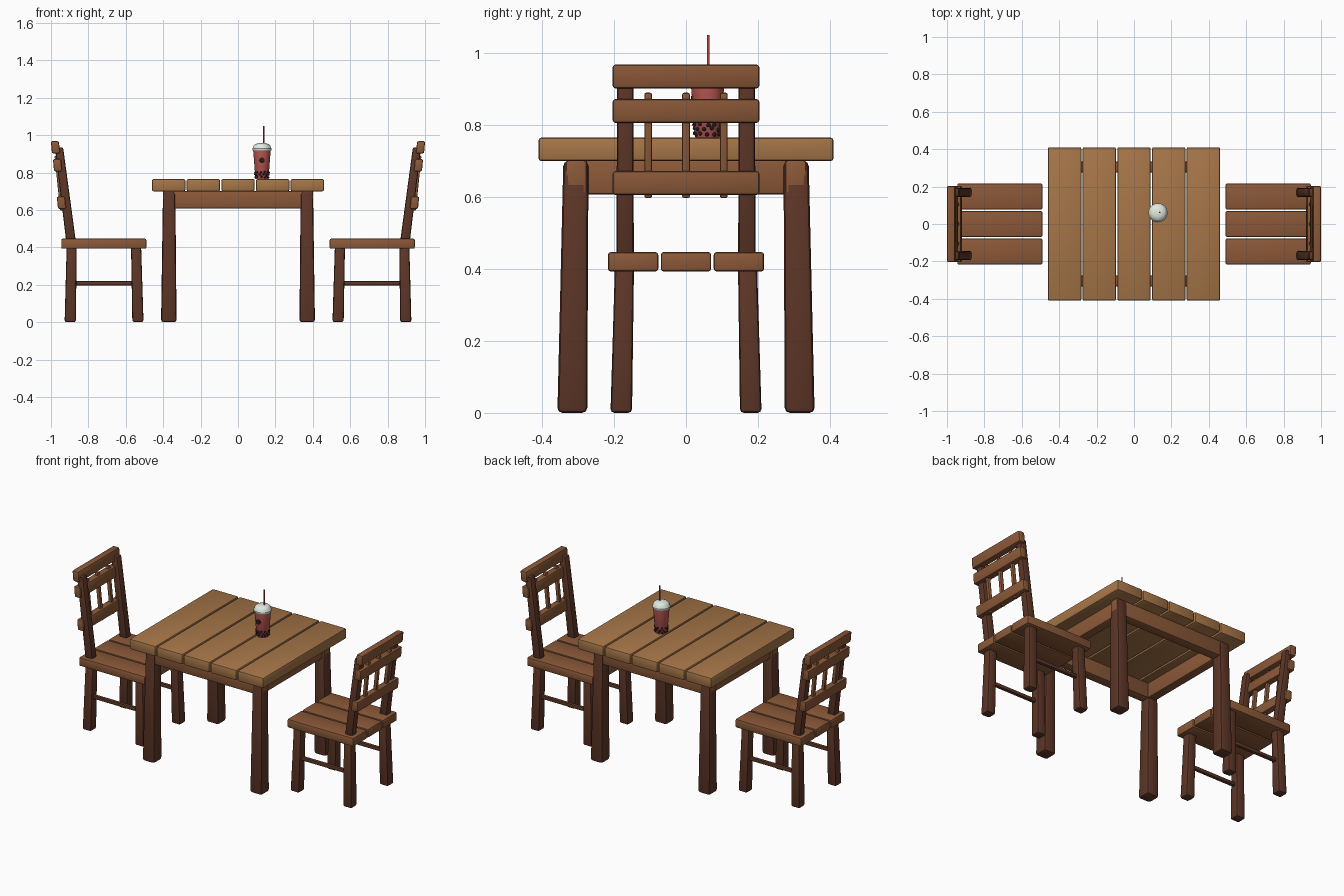
import bpy, bmesh, math, random
from mathutils import Vector, Matrix

if "Cube" in bpy.data.objects:
    bpy.data.objects.remove(bpy.data.objects["Cube"])

random.seed(4)

def material(name, rgb):
    m = bpy.data.materials.new(name)
    m.diffuse_color = (*rgb, 1)
    m.use_nodes = True
    m.node_tree.nodes["Principled BSDF"].inputs["Base Color"].default_value = m.diffuse_color
    return m

TOP = material("light_wood", (.38, .18, .065))
WOOD = material("mid_wood", (.26, .10, .04))
DARK = material("dark_wood", (.11, .037, .02))
PINK = material("pink_drink", (.50, .10, .09))
LID = material("pale_lid", (.75, .82, .75))
BLACK = material("dark_pearl", (.02, .01, .01))
RED = material("red_straw", (.45, .06, .06))

def finish(name, bm, mat):
    bmesh.ops.recalc_face_normals(bm, faces=bm.faces)
    me = bpy.data.meshes.new(name)
    bm.to_mesh(me)
    bm.free()
    me.materials.append(mat)
    ob = bpy.data.objects.new(name, me)
    bpy.context.collection.objects.link(ob)
    return ob

def bar(name, p0, p1, s0, mat, s1=None, bevel=.008):
    """Bevelled bar rising from p0 to p1 with (x, y) sizes s0 and s1."""
    bm = bmesh.new()
    bmesh.ops.create_cube(bm, size=1)
    for v in bm.verts:
        p, s = (p1, s1 or s0) if v.co.z > 0 else (p0, s0)
        v.co = Vector((p[0] + v.co.x * s[0], p[1] + v.co.y * s[1], p[2]))
    bmesh.ops.bevel(bm, geom=bm.edges[:], offset=bevel, segments=2,
                    profile=.5, affect='EDGES')
    return finish(name, bm, mat)

def block(name, x, y, z, mat, bevel=.008):
    """Bevelled upright block from (min, max) ranges."""
    cx, cy = sum(x) / 2, sum(y) / 2
    return bar(name, (cx, cy, z[0]), (cx, cy, z[1]),
               (x[1] - x[0], y[1] - y[0]), mat, bevel=bevel)

def lathe(name, profile, mat, centre, steps=32):
    bm = bmesh.new()
    vs = [bm.verts.new((r, 0, z)) for r, z in profile]
    es = [bm.edges.new(e) for e in zip(vs, vs[1:])]
    bmesh.ops.spin(bm, geom=vs + es, cent=(0, 0, 0), axis=(0, 0, 1),
                   angle=math.tau, steps=steps)
    bmesh.ops.remove_doubles(bm, verts=bm.verts, dist=1e-5)
    ob = finish(name, bm, mat)
    ob.location = centre
    return ob

# Table top planks
for i in range(5):
    x = -.46 + i * .1855
    block(f"table_plank_{i + 1}", (x, x + .178), (-.41, .41), (.70, .765), TOP)

# Table legs and aprons
for s in (-1, 1):
    for t in (-1, 1):
        bar("table_leg", (s * .37, t * .316, 0), (s * .368, t * .306, .70),
            (.083, .083), DARK, (.066, .07), bevel=.014)
    block("long_apron", (-.402, .402), (s * .305 - .03, s * .305 + .03), (.607, .702), WOOD)
    block("side_apron", (s * .36 - .028, s * .36 + .028), (-.29, .29), (.607, .702), WOOD)

def chair(s):
    # Seat planks
    for i in (-1, 0, 1):
        x = sorted((s * .49, s * .945))
        block("seat_plank", x, (i * .147 - .07, i * .147 + .07), (.393, .447), WOOD)
    # Legs, stretchers and back posts
    for t in (-1, 1):
        for nm, xb, xt in (("front_leg", .535, .545), ("back_leg", .897, .889)):
            bar(nm, (s * xb, t * .18, 0), (s * xt, t * .171, .41),
                (.06, .06), DARK, (.054, .053), bevel=.011)
        x = sorted((s * .54, s * .89))
        block("stretcher", x, (t * .176 - .011, t * .176 + .011), (.197, .219), DARK, .005)
        bar("back_post", (s * .89, t * .169, .41), (s * .957, t * .169, .935),
            (.052, .048), DARK, (.044, .046), bevel=.01)
    # Back rails, leaning with the posts
    for nm, x, z in (("lower_rail", .944, .639), ("middle_rail", .965, .839),
                     ("top_rail", .976, .935)):
        bar(nm, (s * (x - .003), 0, z - .033), (s * (x + .003), 0, z + .033),
            (.043, .408), WOOD)
    # Spindles
    for y in (-.105, 0, .105):
        bar("spindle", (s * .940, y, .597), (s * .970, y, .89), (.022, .022), WOOD, bevel=.006)

chair(-1)
chair(1)

# Drink: cup, domed lid, straw
C = Vector((.128, .06, .765))
lathe("cup", [(0, 0), (.033, 0), (.035, .003), (.047, .155), (0, .155)], PINK, C)
lathe("lid", [(0, .152), (.049, .152), (.051, .155), (.051, .164), (.048, .168),
              (.045, .178), (.036, .187), (.02, .192), (0, .193)], LID, C)
straw = lathe("straw", [(0, 0), (.0038, 0), (.0038, .13), (0, .13)], RED,
              C + Vector((.01, .002, .155)), 12)

# Pearls around the bottom of the cup
bm = bmesh.new()
for row, z in enumerate((.011, .024, .037)):
    for k in range(11):
        a = math.tau * (k + row * .5 + random.uniform(-.15, .15)) / 11
        h = z + random.uniform(-.003, .003)
        r = .0345 + h * .079
        bmesh.ops.create_uvsphere(bm, u_segments=10, v_segments=6, radius=.0058,
            matrix=Matrix.Translation(C + Vector((r * math.cos(a), r * math.sin(a), h))))
finish("pearls", bm, BLACK)

# Plain round patch on the cup front
bm = bmesh.new()
bmesh.ops.create_cone(bm, cap_ends=True, segments=20, radius1=.015, radius2=.015, depth=.008,
    matrix=Matrix.Translation(C + Vector((0, -.043, .1))) @ Matrix.Rotation(math.radians(86), 4, 'X'))
finish("cup_patch", bm, BLACK)

bpy.ops.object.select_all(action='SELECT')
bpy.context.view_layer.objects.active = straw
bpy.ops.object.shade_smooth_by_angle(angle=math.radians(35))
